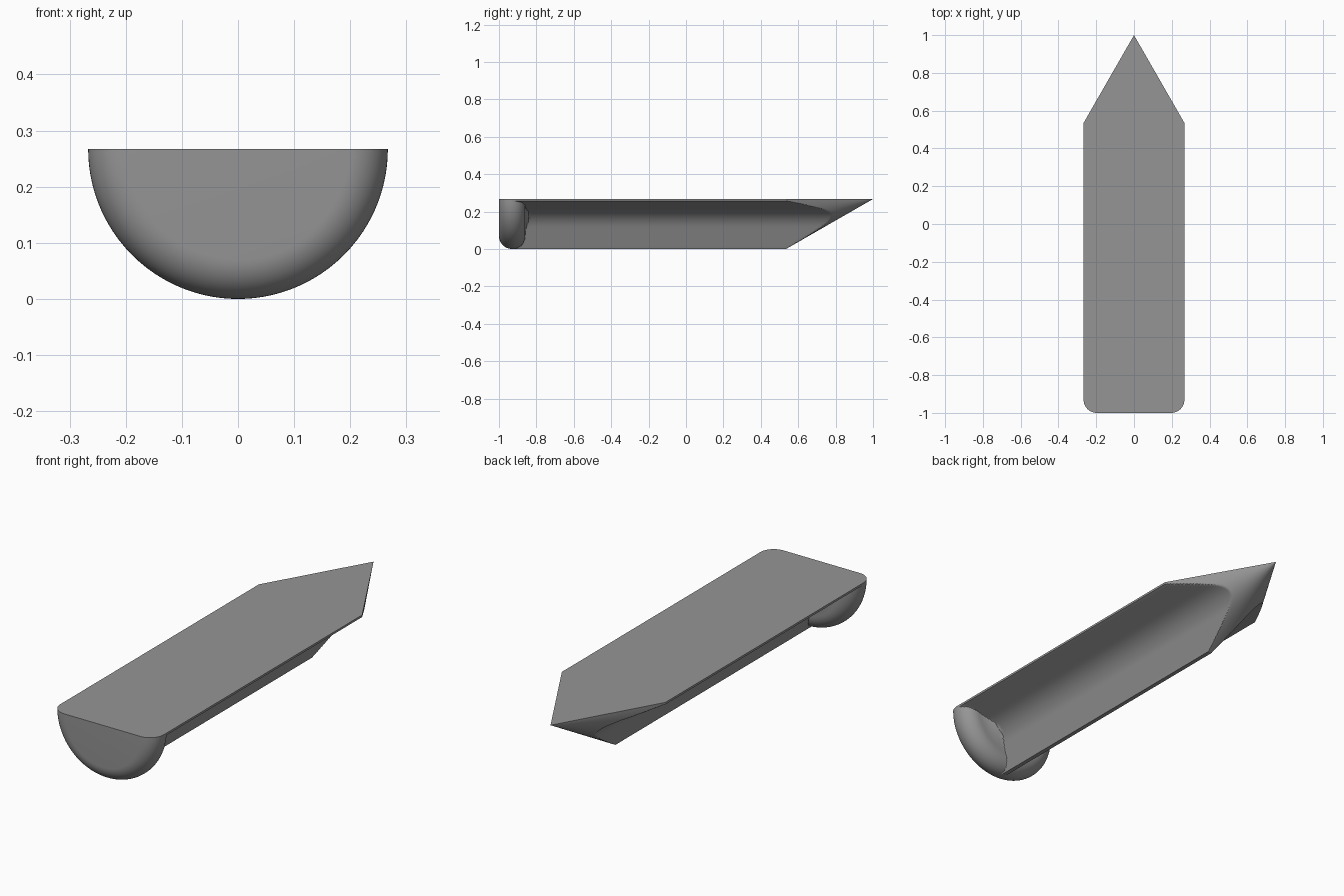
import bpy, bmesh, math

if "Cube" in bpy.data.objects:
    bpy.data.objects.remove(bpy.data.objects["Cube"])

R, LAND, RND = 0.267, 0.010, 0.07      # radius, thin edge land, head rounding
Y0, SHOULDER, TIP = -1.0, 0.535, 1.0

grey = bpy.data.materials.new("steel grey")
grey.diffuse_color = (0.3, 0.3, 0.3, 1)
grey.use_nodes = True
grey.node_tree.nodes["Principled BSDF"].inputs["Base Color"].default_value = grey.diffuse_color


def half_groove():
    """Groove outline (x, depth below axis) from the flange edge to the groove middle."""
    a, b, v = (R, LAND), (0.150, 0.052), (0.0777, 0.0777)
    c = (b[1], b[0])
    pts = [(R, 0.0)]
    pts += [(a[0] + (b[0] - a[0]) * i / 14, a[1] + (b[1] - a[1]) * i / 14) for i in range(14)]
    for i in range(9):                  # rounded groove floor, up to the diagonal
        t = i / 16
        pts.append(tuple((1 - t) ** 2 * b[k] + 2 * t * (1 - t) * v[k] + t * t * c[k] for k in (0, 1)))
    return pts


# Groove in polar form around the top centre line: quarter, then mirrored
pts = half_groove()
quarter = pts + [(z, x) for x, z in reversed(pts[:-1])]
polar = [(math.atan2(z, x), min(R, math.hypot(x, z))) for x, z in quarter]
polar += [(math.pi - a, r) for a, r in reversed(polar[:-1])]


def head_radius(y):
    """Rounded head disc with a small fillet into the groove floor."""
    mid = Y0 + RND
    if y <= mid + RND:
        return R - RND + math.sqrt(max(0, RND ** 2 - (y - mid) ** 2))
    t = min(1, (y - mid - RND) / 0.07)
    return R - RND - 0.1 * math.sqrt(1 - (1 - t) ** 2)


def cone_radius(y):
    return R if y <= SHOULDER else R * (TIP - y) / (TIP - SHOULDER)


# Stations along the length
rows = [Y0 + RND - RND * math.cos(math.pi * i / 24) for i in range(25)]
rows += [Y0 + 2 * RND + 0.07 * (i / 10) ** 2 for i in range(1, 11)]
rows += [SHOULDER + (TIP - SHOULDER) * i / 90 for i in range(91)]

bm = bmesh.new()
rings = []
for y in rows:
    h, c = head_radius(y), cone_radius(y)
    ring = []
    for a, g in polar:
        r = min(max(g, h), c)
        if y < Y0 + RND:                # front rounding trims the whole section
            r = h
        ring.append(bm.verts.new((r * math.cos(a), y, R - r * math.sin(a))))
    rings.append(ring)

# Skin, flat top and front cap
n = len(polar)
for p, q in zip(rings, rings[1:]):
    for i in range(n):
        j = (i + 1) % n
        bm.faces.new((p[i], p[j], q[j], q[i]))
bm.faces.new(rings[0])
bmesh.ops.remove_doubles(bm, verts=bm.verts, dist=1e-5)
bmesh.ops.recalc_face_normals(bm, faces=bm.faces)

mesh = bpy.data.meshes.new("grooved_half_bar")
bm.to_mesh(mesh)
bm.free()
mesh.materials.append(grey)
bar = bpy.data.objects.new("grooved_half_bar", mesh)
bpy.context.collection.objects.link(bar)
bpy.context.view_layer.objects.active = bar
bar.select_set(True)
bpy.ops.object.shade_smooth_by_angle(angle=math.radians(25))
